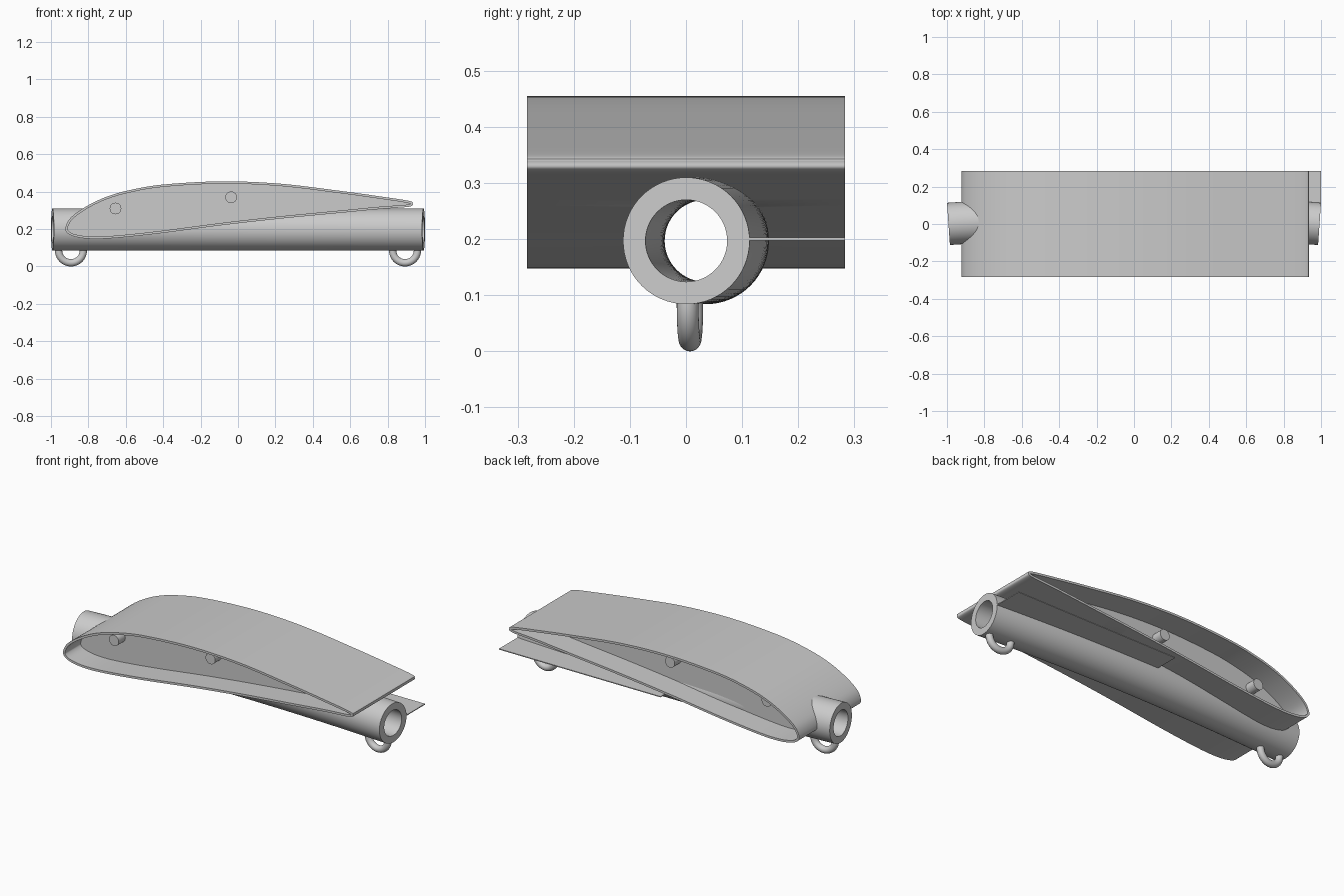
import bpy, bmesh
from math import sin, cos, pi
from mathutils import Vector

cube = bpy.data.objects.get("Cube")
if cube:
    bpy.data.objects.remove(cube)

grey = bpy.data.materials.new("plain_grey")
grey.use_nodes = True
colour = (0.6, 0.6, 0.6, 1)
grey.diffuse_color = colour
grey.node_tree.nodes["Principled BSDF"].inputs["Base Color"].default_value = colour

HALF_WIDTH = 0.283
TUBE_Z = 0.197
BOW = 0.035


def finish(name, bm):
    bmesh.ops.recalc_face_normals(bm, faces=bm.faces)
    mesh = bpy.data.meshes.new(name)
    bm.to_mesh(mesh)
    bm.free()
    mesh.materials.append(grey)
    ob = bpy.data.objects.new(name, mesh)
    bpy.context.collection.objects.link(ob)
    return ob


def activate(ob):
    bpy.ops.object.select_all(action='DESELECT')
    ob.select_set(True)
    bpy.context.view_layer.objects.active = ob


def cut(ob, cutter):
    mod = ob.modifiers.new("cut", 'BOOLEAN')
    mod.operation = 'DIFFERENCE'
    mod.solver = 'EXACT'
    mod.object = cutter
    activate(ob)
    bpy.ops.object.modifier_apply(modifier=mod.name)


def loft(name, rings, closed=False):
    """Join equal rings of points into a skin, capped unless closed."""
    bm = bmesh.new()
    loops = [[bm.verts.new(p) for p in ring] for ring in rings]
    n = len(loops[0])
    pairs = list(zip(loops, loops[1:]))
    if closed:
        pairs.append((loops[-1], loops[0]))
    for a, b in pairs:
        for i in range(n):
            j = (i + 1) % n
            bm.faces.new((a[i], a[j], b[j], b[i]))
    if not closed:
        bm.faces.new(loops[0])
        bm.faces.new(loops[-1])
    return finish(name, bm)


def smooth_loop(points, steps=6):
    """Closed Catmull-Rom curve through the points."""
    pts = [Vector(p) for p in points]
    out = []
    for i in range(len(pts)):
        a, b, c, d = (pts[(i + k - 1) % len(pts)] for k in range(4))
        for s in range(steps):
            t = s / steps
            out.append(0.5 * (2 * b + (c - a) * t + (2 * a - 5 * b + 4 * c - d) * t ** 2
                              + (3 * b - a - 3 * c + d) * t ** 3))
    return out


def inset(loop, d):
    """Move a clockwise loop inward by d."""
    out = []
    for i, p in enumerate(loop):
        t = (loop[(i + 1) % len(loop)] - loop[i - 1]).normalized()
        out.append(p + Vector((t.y, -t.x)) * d)
    return out


def at_y(loop, y):
    return [(p.x, y, p.y) for p in loop]


def bow_frame(x):
    """Centre and sideways direction of the bowed tube."""
    side = Vector((2 * BOW * x, 1, 0)).normalized()
    return Vector((x, BOW * (1 - x * x), TUBE_Z)), side


def tube_ring(x, r, n=64):
    c, side = bow_frame(x)
    return [c + side * (r * cos(2 * pi * i / n)) + Vector((0, 0, r * sin(2 * pi * i / n)))
            for i in range(n)]


# Wing section, clockwise from the leading edge
section = smooth_loop([
    (-.922, .21), (-.895, .26), (-.82, .316), (-.71, .37), (-.58, .408), (-.40, .438),
    (-.09, .455), (.22, .443), (.54, .405), (.757, .375), (.912, .351), (.934, .336),
    (.912, .319), (.757, .307), (.54, .286), (.22, .255), (-.09, .22), (-.42, .177),
    (-.66, .152), (-.79, .148), (-.875, .160), (-.914, .181)])
inner = inset(section, 0.0125)
wing_shell = loft("wing_shell", [
    at_y(section, -HALF_WIDTH), at_y(section, HALF_WIDTH),
    at_y(inner, HALF_WIDTH), at_y(inner, -HALF_WIDTH)], closed=True)

# Ribs inside the wing, either side of the tube
rib_loop = inset(section, 0.008)
ribs = [loft(name, [at_y(rib_loop, s * 0.13), at_y(rib_loop, s * 0.14)])
        for name, s in (("front_rib", -1), ("back_rib", 1))]

# Bowed tube with open ends
stations = [-0.992 + 1.984 * i / 32 for i in range(33)]
outer_rings = [tube_ring(x, 0.113) for x in stations]
bore_rings = [tube_ring(x, 0.073) for x in stations]
tube = loft("bowed_tube", outer_rings + bore_rings[::-1], closed=True)

# The bore passes through the wing skin
bore = loft("bore_cutter", bore_rings)
bore.hide_render = True
cut(wing_shell, bore)
bpy.data.objects.remove(bore)

# Round holes drilled sideways through the ribs and the tube top
for x, z in ((-0.655, 0.31), (-0.037, 0.37)):
    circle = [Vector((x + 0.031 * cos(2 * pi * i / 32), z + 0.031 * sin(2 * pi * i / 32)))
              for i in range(32)]
    drill = loft("drill_cutter", [at_y(circle, -0.2), at_y(circle, 0.2)])
    drill.hide_render = True
    for part in ribs + [tube]:
        cut(part, drill)
    bpy.data.objects.remove(drill)

# Thin side plate running along the tube
bm = bmesh.new()
bmesh.ops.create_cube(bm, size=1)
for v in bm.verts:
    v.co = (0.4825 + v.co.x * 1.035, 0.1965 + v.co.y * 0.173, 0.2 + v.co.z * 0.005)
side_plate = finish("side_plate", bm)

# Half-ring loops under each tube end
loops = []
for name, x in (("right_loop", -0.893), ("left_loop", 0.893)):
    c, side = bow_frame(x)
    along = Vector((side.y, -side.x, 0))
    c.z = 0.086
    rings = []
    for i in range(25):
        a = pi + pi * i / 24
        out = along * cos(a) + Vector((0, 0, sin(a)))
        rings.append([c + out * (0.0665 + 0.0195 * cos(2 * pi * k / 24))
                      + side * (0.0195 * sin(2 * pi * k / 24)) for k in range(24)])
    # Sink the ends slightly into the tube wall
    up = Vector((0, 0, 0.018))
    rings = [[p + up for p in rings[0]]] + rings + [[p + up for p in rings[-1]]]
    loops.append(loft(name, rings))

for ob in [wing_shell, tube, side_plate] + ribs + loops:
    activate(ob)
    bpy.ops.object.shade_smooth_by_angle(angle=0.6)
